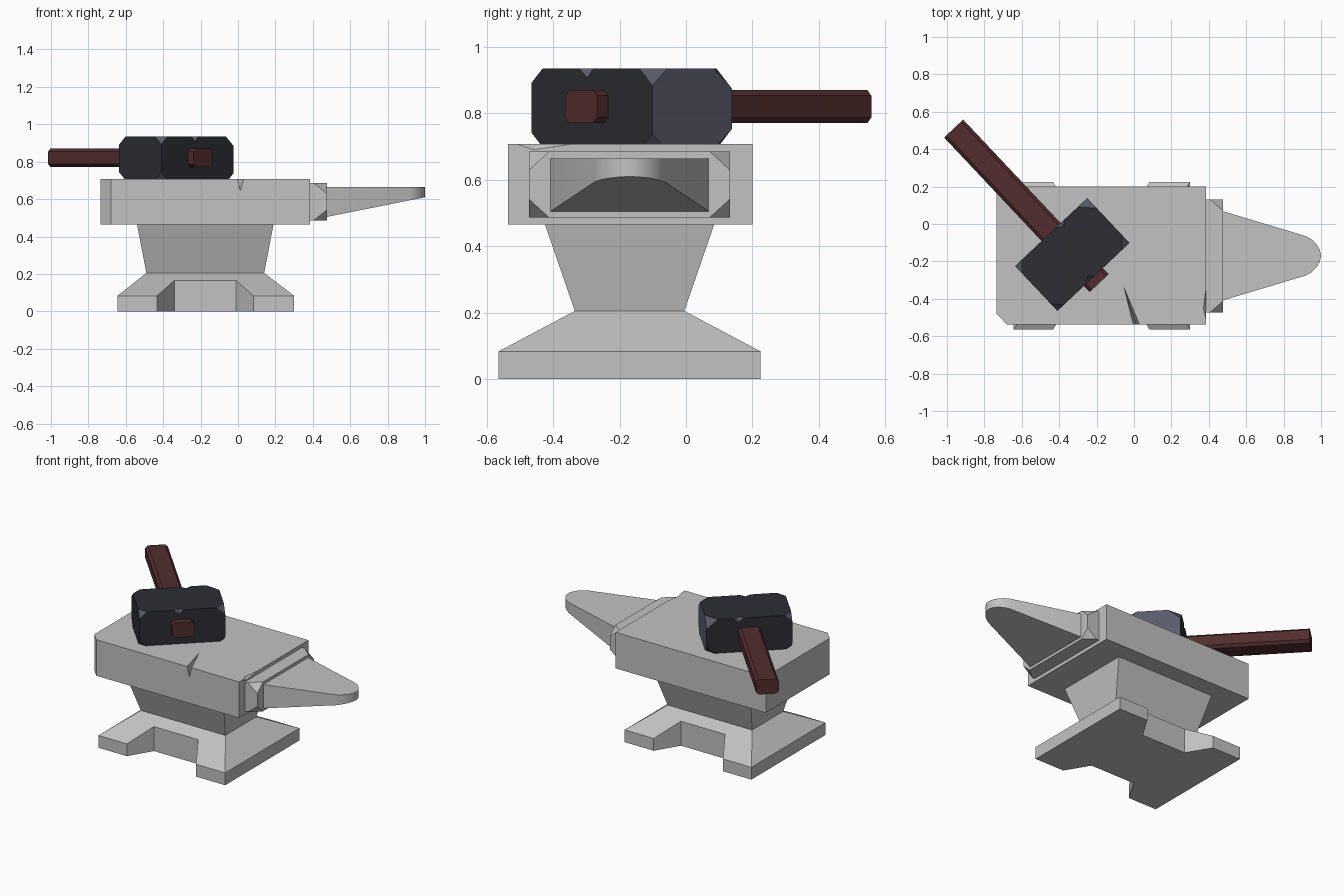
import bpy, bmesh, math, random
from mathutils import Vector, Matrix
from itertools import product

if "Cube" in bpy.data.objects:
    bpy.data.objects.remove(bpy.data.objects["Cube"])

random.seed(4)


def material(name, rgb):
    m = bpy.data.materials.new(name)
    m.diffuse_color = (*rgb, 1)
    m.use_nodes = True
    m.node_tree.nodes["Principled BSDF"].inputs["Base Color"].default_value = m.diffuse_color
    return m


STEEL = material("light_steel", (0.54, 0.54, 0.54))
IRON = material("dark_iron", (0.026, 0.027, 0.034))
WORN = material("worn_iron", (0.10, 0.105, 0.145))
WOOD = material("red_wood", (0.085, 0.027, 0.026))


def convex(name, pts, mats, index=0, chips=(), bevel=0):
    """Solid hull of pts; chips are (point, normal) planes cut off in the last material."""
    bm = bmesh.new()
    for p in pts:
        bm.verts.new(p)
    res = bmesh.ops.convex_hull(bm, input=bm.verts)
    loose = [v for v in bm.verts if not v.link_faces]
    bmesh.ops.delete(bm, geom=loose, context='VERTS')
    bmesh.ops.dissolve_limit(bm, angle_limit=0.01, verts=bm.verts, edges=bm.edges)
    for f in bm.faces:
        f.material_index = index
    for co, no in chips:
        cut = bmesh.ops.bisect_plane(bm, geom=bm.verts[:] + bm.edges[:] + bm.faces[:],
                                     plane_co=co, plane_no=no, clear_outer=True)
        rim = [e for e in cut['geom_cut'] if isinstance(e, bmesh.types.BMEdge)]
        for f in bmesh.ops.contextual_create(bm, geom=rim)['faces']:
            f.material_index = len(mats) - 1
    if bevel:  # long edges along y only
        es = [e for e in bm.edges
              if abs((e.verts[0].co - e.verts[1].co).normalized().y) > 0.9]
        bmesh.ops.bevel(bm, geom=es, offset=bevel, segments=1, affect='EDGES')
    bmesh.ops.recalc_face_normals(bm, faces=bm.faces)
    me = bpy.data.meshes.new(name)
    bm.to_mesh(me)
    bm.free()
    for m in mats:
        me.materials.append(m)
    ob = bpy.data.objects.new(name, me)
    bpy.context.collection.objects.link(ob)
    return ob


def rect(x0, x1, y0, y1, z):
    return [(x, y, z) for x in (x0, x1) for y in (y0, y1)]


def corner_chip(corner, signs, legs):
    n = Vector([s / l for s, l in zip(signs, legs)])
    return Vector(corner) - Vector((signs[0] * legs[0], 0, 0)), n.normalized()


def carve(target, cutter):
    """Subtract the cutter and remove it."""
    cutter.hide_render = True
    mod = target.modifiers.new("cut", 'BOOLEAN')
    mod.operation, mod.solver, mod.object = 'DIFFERENCE', 'EXACT', cutter
    bpy.context.view_layer.objects.active = target
    bpy.ops.object.modifier_apply(modifier=mod.name)
    bpy.data.objects.remove(cutter)


def wedge(name, apex, a, b, low, mats, index=0):
    """Cutter for a V-shaped crack, open at the top."""
    up = Vector((0, 0, 0.06))
    top = [Vector(p) for p in (apex, a, b)]
    return convex(name, top + [p + up for p in top] + [Vector(low)], mats, index)


CY = -0.17  # anvil centre line

# Anvil foot with trapezoid notches front and back
foot = convex("anvil_foot",
              rect(-0.645, 0.30, -0.565, 0.225, 0) + rect(-0.645, 0.30, -0.565, 0.225, 0.083)
              + rect(-0.49, 0.14, -0.335, -0.005, 0.205), [STEEL])
for s in (-1, 1):
    plan = [(-0.34, 0.24), (-0.01, 0.24), (0.11, 0.44), (-0.46, 0.44)]
    carve(foot, convex("notch_cutter",
                       [(x, CY + s * d, z) for x, d in plan for z in (-0.1, 0.3)], [STEEL]))

# Anvil waist
convex("anvil_waist", rect(-0.49, 0.14, -0.335, -0.005, 0.205)
       + rect(-0.54, 0.19, -0.425, 0.085, 0.466), [STEEL])

# Anvil body with one clipped corner, a crack and a worn edge
outline = [(-0.735, -0.48), (-0.68, -0.537), (0.385, -0.537), (0.385, 0.20), (-0.735, 0.20)]
body = convex("anvil_body", [(x, y, z) for x, y in outline for z in (0.465, 0.708)], [STEEL])
carve(body, wedge("crack_cutter", (-0.055, -0.335, 0.709), (-0.002, -0.545, 0.709),
                  (0.033, -0.545, 0.709), (0.016, -0.545, 0.64), [STEEL]))
carve(body, wedge("edge_cutter", (0.37, -0.45, 0.709), (0.39, -0.535, 0.709),
                  (0.39, -0.30, 0.709), (0.39, -0.46, 0.685), [STEEL]))

# Collar with chipped outer corners
cy, cz = (-0.473, 0.132), (0.487, 0.685)
chips = [corner_chip((0.475, cy[j], cz[k]), (1, 2 * j - 1, 2 * k - 1), (0.07, 0.06, 0.055))
         for j, k in product((0, 1), repeat=2)]
convex("anvil_collar", rect(0.38, 0.475, *cy, cz[0]) + rect(0.38, 0.475, *cy, cz[1]),
       [STEEL], chips=chips)

# Horn: flat top, rising underside, rounded tip
half = [(0.47, 0.24), (0.92, 0.105), (0.95, 0.087), (0.975, 0.063), (0.993, 0.033), (1.0, 0)]
pts = []
for x, w in half:
    for s in (-1, 1):
        pts += [(x, CY + s * w, 0.665), (x, CY + s * w, 0.505 + (x - 0.475) * 0.2)]
horn = convex("anvil_horn", pts, [STEEL])
bpy.context.view_layer.objects.active = horn
horn.select_set(True)
bpy.ops.object.shade_smooth_by_angle(angle=math.radians(35))
horn.select_set(False)

# Hammer head: chipped block, one worn striking face
HX, HY, Z0, Z1 = 0.265, 0.165, 0.7085, 0.936
place = Matrix.Translation((-0.33, -0.163, 0)) @ Matrix.Rotation(math.radians(43.3), 4, 'Z')
chips = []
for sx, sy, sz in product((-1, 1), repeat=3):
    size = random.uniform(0.045, 0.075) * (1 if sz > 0 else 0.7)
    chips.append(corner_chip((sx * HX, sy * HY, Z1 if sz > 0 else Z0), (sx, sy, sz),
                             (size, size * 1.1, size * 0.9)))
head = convex("hammer_head", rect(-HX, HX, -HY, HY, Z0) + rect(-HX, HX, -HY, HY, Z1),
              [IRON, WORN], chips=chips)
for f in head.data.polygons:
    if f.normal.x > 0.95:
        f.material_index = 1
for s, x in ((-1, -0.02), (1, 0.07)):  # small nicks in the top edges
    carve(head, wedge("nick_cutter", (x, s * 0.14, Z1 + 0.001), (x - 0.045, s * 0.17, Z1 + 0.001),
                      (x + 0.035, s * 0.17, Z1 + 0.001), (x, s * 0.17, Z1 - 0.035),
                      [IRON, WORN], 1))
head.matrix_world = place

# Handle passing through the head
handle = convex("hammer_handle", rect(-0.07, 0.07, -0.21, 0.925, 0.771)
                + rect(-0.07, 0.07, -0.21, 0.925, 0.871), [WOOD], bevel=0.017)
handle.matrix_world = place
